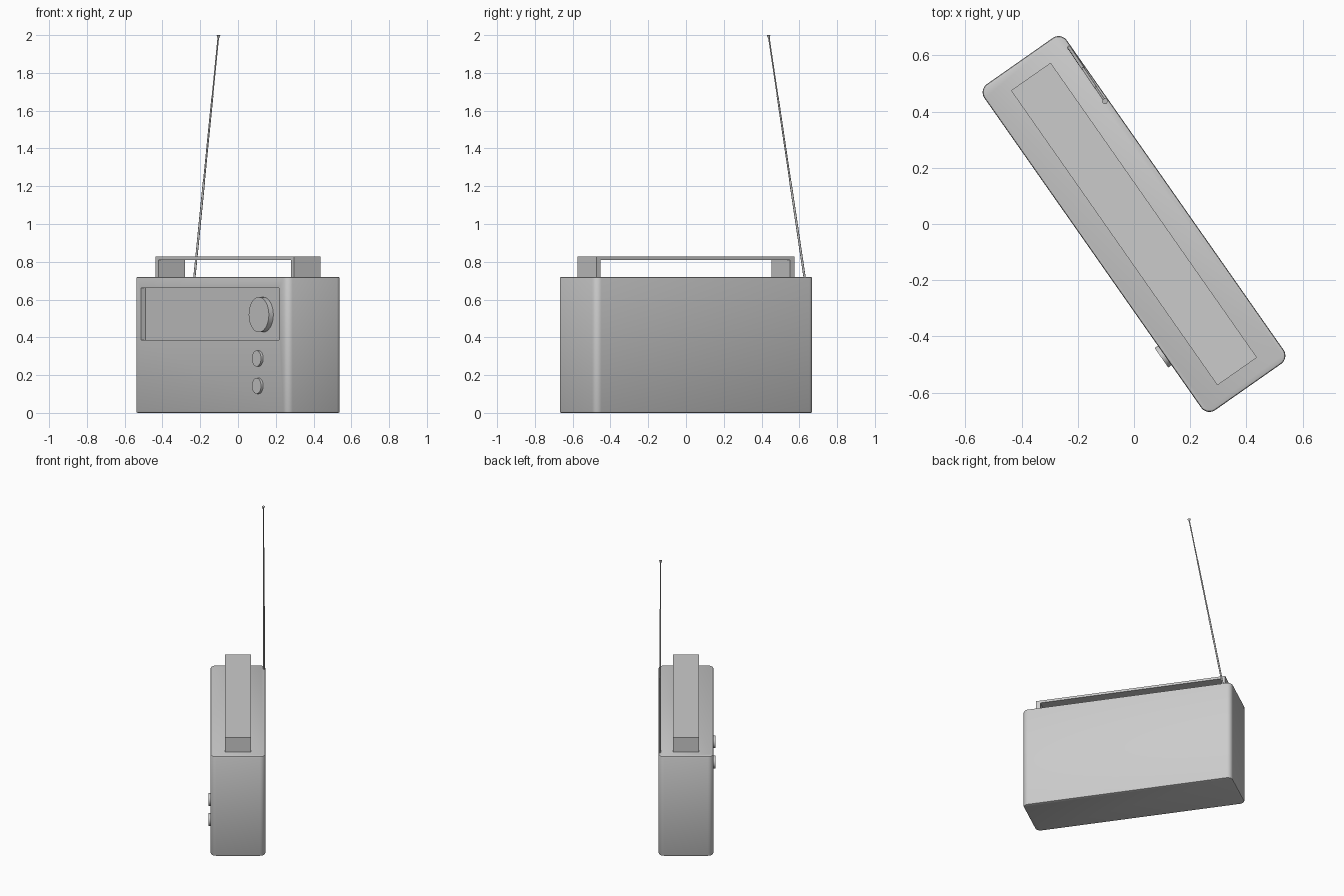
import bpy, bmesh
from math import radians
from mathutils import Matrix, Vector

if "Cube" in bpy.data.objects:
    bpy.data.objects.remove(bpy.data.objects["Cube"])

TURN = Matrix.Rotation(radians(-55), 4, 'Z')   # whole radio is turned about z
L, D, H = 1.416, 0.358, 0.72                   # case length, depth, height
FRONT = -D / 2
RECESS = 0.03


def finish(name, bm, smooth=True):
    bmesh.ops.recalc_face_normals(bm, faces=bm.faces[:])
    bm.transform(TURN)
    me = bpy.data.meshes.new(name)
    bm.to_mesh(me)
    bm.free()
    ob = bpy.data.objects.new(name, me)
    bpy.context.collection.objects.link(ob)
    if smooth:
        bpy.ops.object.select_all(action='DESELECT')
        ob.select_set(True)
        bpy.context.view_layer.objects.active = ob
        bpy.ops.object.shade_smooth_by_angle(angle=radians(35))
    return ob


def box(bm, size, centre):
    m = Matrix.Translation(centre) @ Matrix.Diagonal((*size, 1))
    bmesh.ops.create_cube(bm, size=1, matrix=m)


def rod(bm, a, b, r1, r2, sides):
    a, b = Vector(a), Vector(b)
    rot = (b - a).to_track_quat('Z', 'Y').to_matrix().to_4x4()
    bmesh.ops.create_cone(bm, cap_ends=True, segments=sides, radius1=r1, radius2=r2,
                          depth=(b - a).length,
                          matrix=Matrix.Translation((a + b) / 2) @ rot)


# Case: box with rounded upright corners and a fine bevel on top and bottom
bm = bmesh.new()
box(bm, (L, D, H), (0, 0, H / 2))
upright = [e for e in bm.edges if abs(e.verts[0].co.z - e.verts[1].co.z) > 0.1]
bmesh.ops.bevel(bm, geom=upright, offset=0.036, segments=6, profile=0.5, affect='EDGES')
rims = [e for e in bm.edges if abs(e.verts[0].co.z - e.verts[1].co.z) < 1e-4]
bmesh.ops.bevel(bm, geom=rims, offset=0.008, segments=2, profile=0.5, affect='EDGES')
case = finish("case", bm)

# Recessed dial panel cut into the front
bm = bmesh.new()
box(bm, (1.272, 2 * RECESS, 0.275), (-0.004, FRONT, 0.5225))
cutter = finish("dial_recess_cutter", bm, smooth=False)
cutter.hide_render = True
cutter.hide_viewport = False
cutter.display_type = 'WIRE'
cut = case.modifiers.new("dial_recess", 'BOOLEAN')
cut.operation = 'DIFFERENCE'
cut.solver = 'EXACT'
cut.object = cutter
bpy.context.view_layer.objects.active = case
bpy.ops.object.modifier_apply(modifier=cut.name)
bpy.data.objects.remove(cutter)

# Tuning dial and two small knobs
for name, z, r, back, front in (
        ("tuning_dial", 0.52, 0.093, FRONT + RECESS + 0.002, FRONT + 0.001),
        ("volume_knob", 0.288, 0.042, FRONT + 0.004, FRONT - 0.014),
        ("tone_knob", 0.143, 0.042, FRONT + 0.004, FRONT - 0.014)):
    bm = bmesh.new()
    rod(bm, (0.446, back, z), (0.446, front, z), r, r, 32)
    finish(name, bm)

# Carry handle: a squared arch profile extruded across the depth
w, t, top, bar = 0.64, 0.028, 0.827, 0.017
half = [(w, H - 0.004), (w, top)]
inner = [(w - t, top - bar), (w - t, H - 0.004)]
profile = half + [(-x, z) for x, z in reversed(half)] \
    + [(-x, z) for x, z in reversed(inner)] + inner
bm = bmesh.new()
face = bm.faces.new([bm.verts.new((x, -0.086, z)) for x, z in profile])
ext = bmesh.ops.extrude_face_region(bm, geom=[face])
bmesh.ops.translate(bm, vec=(0, 0.172, 0),
                    verts=[v for v in ext["geom"] if isinstance(v, bmesh.types.BMVert)])
finish("carry_handle", bm, smooth=False)

# Telescopic aerial with a flared tip
base, tip = Vector((-0.648, 0.171, H - 0.01)), Vector((-0.417, 0.166, 2.0))
bm = bmesh.new()
for a, b, r in ((0, 0.4, 0.006), (0.4, 0.75, 0.005), (0.75, 0.99, 0.004)):
    rod(bm, base.lerp(tip, a), base.lerp(tip, b), r, r, 12)
rod(bm, base.lerp(tip, 0.986), tip, 0.004, 0.01, 12)
finish("aerial", bm)
